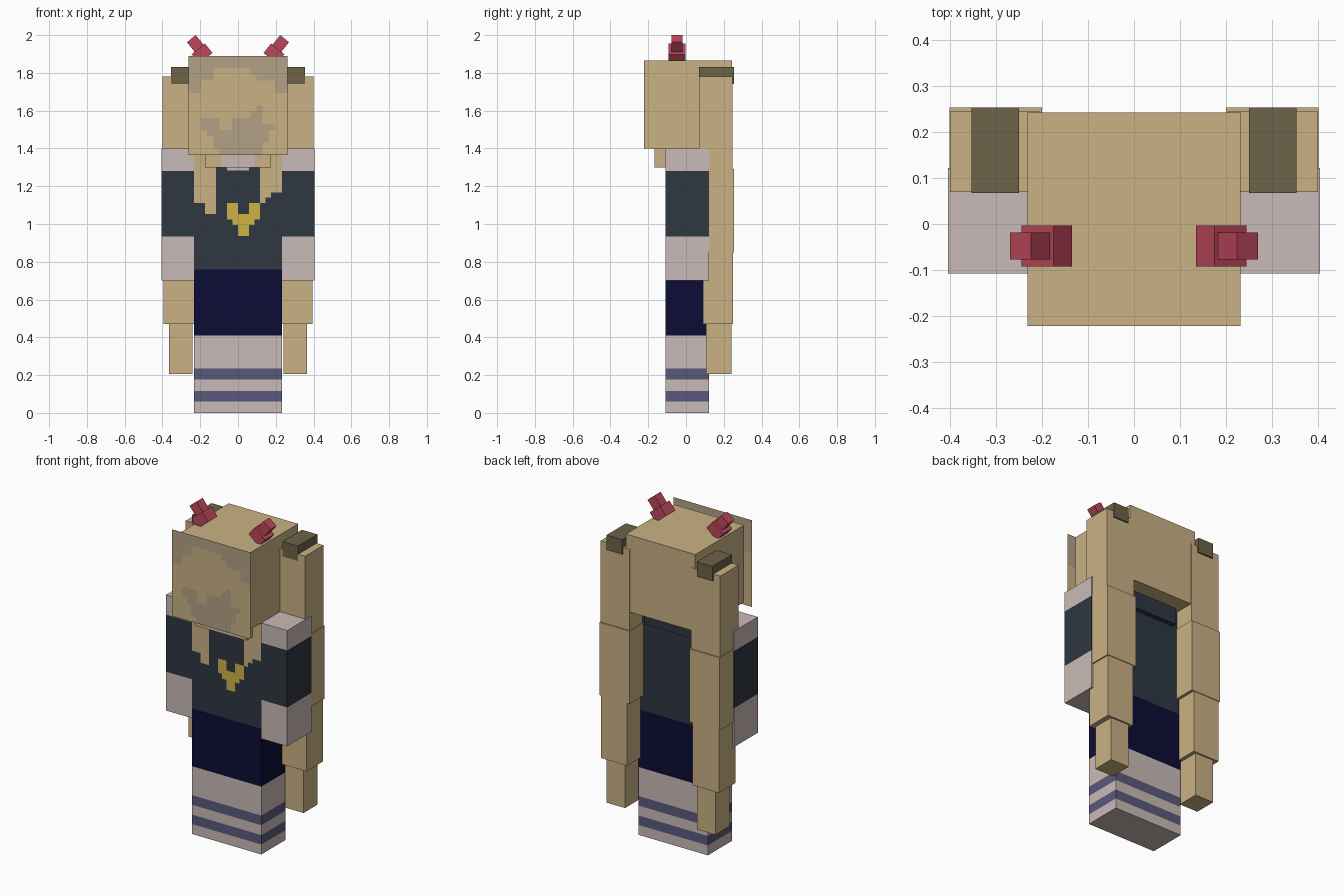
import bpy, bmesh
from mathutils import Matrix, Vector

old = bpy.data.objects.get("Cube")
if old:
    bpy.data.objects.remove(old, do_unlink=True)


def to_linear(c):
    c /= 255
    return c / 12.92 if c <= 0.04045 else ((c + 0.055) / 1.055) ** 2.4


def material(name, *rgb):
    mat = bpy.data.materials.new(name)
    color = [to_linear(c) for c in rgb] + [1]
    mat.diffuse_color = color
    mat.use_nodes = True
    mat.node_tree.nodes["Principled BSDF"].inputs["Base Color"].default_value = color
    return mat


tan = material("tan hair", 202, 178, 132)
beige = material("greyish beige", 179, 161, 134)
skin = material("pale pink", 201, 187, 183)
teal = material("dark slate", 46, 55, 65)
navy = material("navy", 12, 12, 54)
stripe = material("muted violet", 89, 89, 124)
gold = material("gold", 205, 179, 71)
red = material("rose red", 188, 70, 91)
olive = material("dark olive", 109, 99, 73)


def finish(bm, name, mats):
    mesh = bpy.data.meshes.new(name)
    bm.to_mesh(mesh)
    bm.free()
    for mat in mats:
        mesh.materials.append(mat)
    obj = bpy.data.objects.new(name, mesh)
    bpy.context.collection.objects.link(obj)
    return obj


def box(name, x, y, z, mat, bands=(), tilt=0):
    """Box from axis ranges; bands are (start height, material) going up."""
    bm = bmesh.new()
    bmesh.ops.create_cube(bm, size=1)
    ranges = (x, y, z)
    center = Vector([(a + b) / 2 for a, b in ranges])
    size = [abs(b - a) for a, b in ranges]
    bm.transform(Matrix.Translation(center) @ Matrix.Rotation(tilt, 4, "Y")
                 @ Matrix.Diagonal(size + [1]))
    for height, _ in bands:
        bmesh.ops.bisect_plane(bm, geom=bm.verts[:] + bm.edges[:] + bm.faces[:],
                               plane_co=(0, 0, height), plane_no=(0, 0, 1))
    mats = [mat]
    for height, band_mat in bands:
        if band_mat not in mats:
            mats.append(band_mat)
        for face in bm.faces:
            if face.calc_center_median().z > height:
                face.material_index = mats.index(band_mat)
    return finish(bm, name, mats)


def pattern_plate(name, rows, left, top, y, cell, key):
    """Flat front-facing plate; each letter run in a row is one face."""
    bm = bmesh.new()
    letters = list(key)
    for j, row in enumerate(rows):
        i = 0
        while i < len(row):
            k = i
            while k < len(row) and row[k] == row[i]:
                k += 1
            if row[i] in key:
                x0, x1 = left + i * cell, left + k * cell
                z0, z1 = top - (j + 1) * cell, top - j * cell
                corners = ((x0, z0), (x1, z0), (x1, z1), (x0, z1))
                face = bm.faces.new([bm.verts.new((a, y, b)) for a, b in corners])
                face.material_index = letters.index(row[i])
            i = k
    return finish(bm, name, key.values())


# Head and the mask floating in front of it
box("head", (-.232, .232), (-.222, .243), (1.4, 1.865), tan)
mask_rows = (
    "gggggggggggggggg",
    "gggggggggggggggg",
    "ggggttttttgggggg",
    "ggggtttttttggggg",
    "ggttttttttttttgg",
    "ggttttttttttttgg",
    "tttttttttttttttt",
    "tttttttttttttttt",
    "tttttttttttgtttt",
    "ttttttttttggtttt",
    "ttgggttgggggtttt",
    "ttgggttgggggggtt",
    "tttggggggggggttt",
    "ttttgggggggggttt",
    "ttttggggggggtttt",
    "tttttgggggggtttt",
)
pattern_plate("face_mask", mask_rows, -.262, 1.89, -.255, .524 / 16,
              {"g": beige, "t": tan})

# Body with socks, skirt and top as height bands
box("body", (-.232, .232), (-.108, .122), (0, 1.4), skin,
    ((.06, stripe), (.117, skin), (.177, stripe), (.235, skin), (.41, navy), (.76, teal)))

# Hair locks, neckline and pendant on the chest
chest_rows = (
    ["ttttsssssssstttt"] * 3 + ["tttt..ssss..tttt"] + ["tttt........tttt"] * 4 + [
        "tttt........tt..",
        "tttt........t...",
        "..tt..gg..gg....",
        "..tt..gg..gg....",
        "......gggggg....",
        ".......gggg.....",
        "........gg......",
        "........gg......"])
pattern_plate("chest_details", chest_rows, -.232, 1.4, -.11, .029,
              {"t": tan, "s": skin, "g": gold})

# Collar block around the neck
box("collar_front", (-.087, .087), (-.168, -.1), (1.3, 1.4), skin)
box("collar_back", (-.174, .174), (.1, .15), (1.3, 1.4), teal)

for side, label in ((-1, "right"), (1, "left")):
    def part(name, x, y, z, mat, bands=(), tilt=0):
        return box(f"{label}_{name}", (side * x[0], side * x[1]), y, z, mat, bands, side * tilt)

    part("collar_lock", (.087, .174), (-.168, -.1), (1.3, 1.4), tan)

    # Arm with a sleeve band
    part("arm", (.232, .405), (-.108, .122), (.7, 1.4), skin, ((.935, teal), (1.28, skin)))

    # Long hair tail in four segments, with its tie
    part("tail_top", (.205, .4), (.07, .245), (1.285, 1.78), tan)
    part("tail_upper", (.2, .402), (.075, .254), (.85, 1.29), tan)
    part("tail_lower", (.218, .395), (.09, .25), (.47, .855), tan)
    part("tail_tip", (.24, .365), (.105, .24), (.205, .475), tan)
    part("hair_tie", (.25, .354), (.068, .253), (1.74, 1.83), olive)

    # Tilted two-step horn
    part("horn_base", (.145, .235), (-.092, -.003), (1.87, 1.934), red, tilt=.68)
    part("horn_tip", (.195, .255), (-.077, -.018), (1.919, 1.989), red, tilt=.68)
